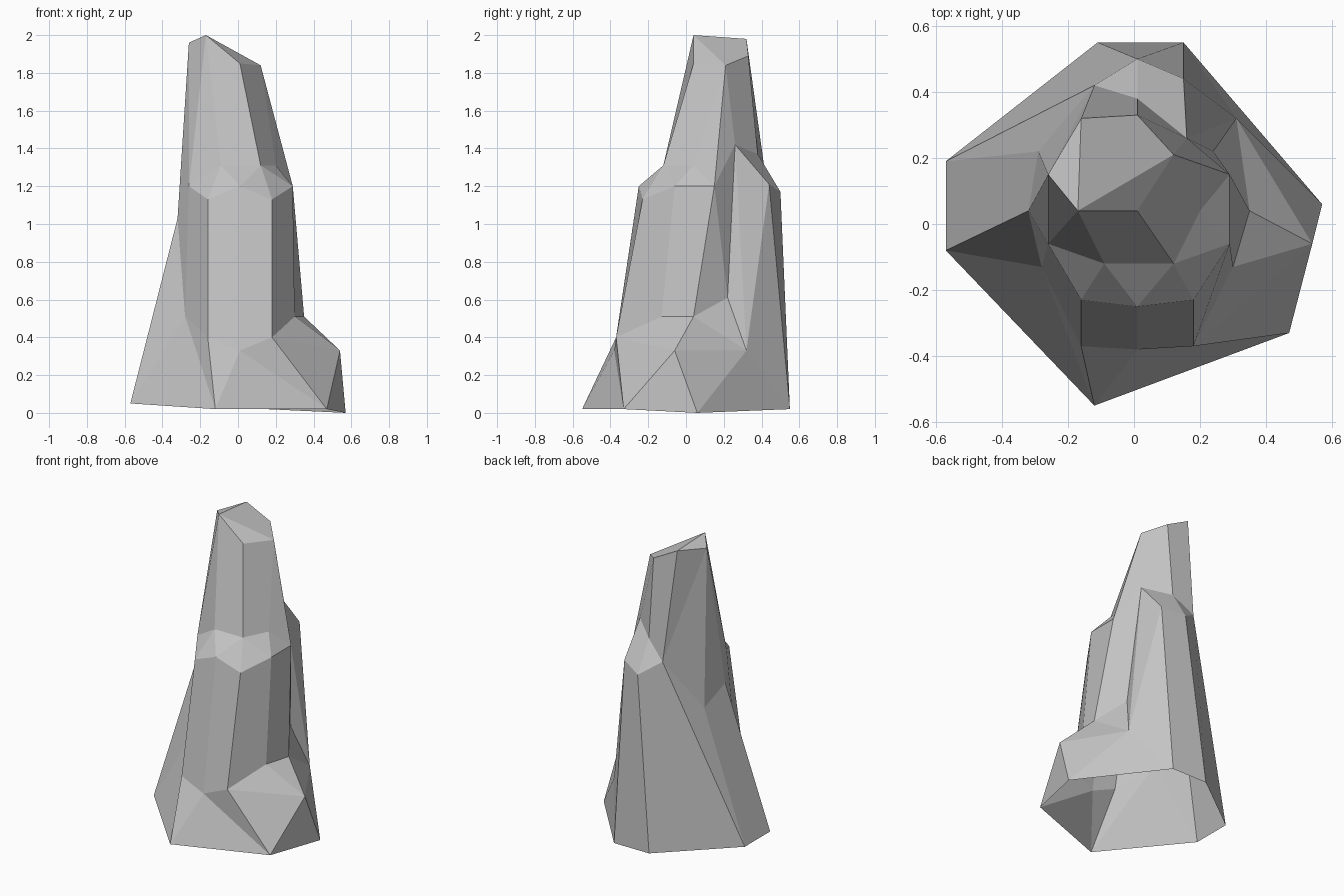
import bpy
import bmesh

# Remove the default object only
default_cube = bpy.data.objects.get("Cube")
if default_cube:
    bpy.data.objects.remove(default_cube, do_unlink=True)


def make_material(name, colour):
    material = bpy.data.materials.new(name)
    material.use_nodes = True
    material.diffuse_color = colour
    material.node_tree.nodes["Principled BSDF"].inputs["Base Color"].default_value = colour
    return material


# Corner points of the rock, one letter each, section by section going up
foot = dict(
    a=(-.57, -.08, .05), b=(-.12, -.55, .02), c=(.47, -.33, .02),
    d=(.57, .06, 0), e=(.15, .55, .02), f=(-.11, .55, .02), g=(-.57, .19, .05))
skirt = dict(
    h=(-.28, -.13, .51), i=(-.16, -.37, .4), j=(.01, -.38, .33),
    k=(.18, -.37, .4), l=(.54, -.06, .33), m=(.31, .32, .33))
ledge = dict(n=(.3, -.13, .51), o=(.35, .04, .51), p=(.24, .22, .61))
shoulder = dict(
    q=(-.26, -.06, 1.2), r=(-.16, -.23, 1.13), s=(.01, -.25, 1.2),
    t=(.18, -.23, 1.13), u=(.29, -.06, 1.2), v=(.29, .15, 1.2),
    w=(.15, .44, 1.21), x=(.01, .5, 1.17), y=(-.12, .42, 1.26),
    z=(-.29, .22, .92), A=(-.32, .04, 1.03))
neck = dict(
    B=(-.09, -.12, 1.31), C=(.12, -.12, 1.31), D=(.2, .04, 1.31),
    E=(.16, .26, 1.42), F=(.01, .38, 1.37))
crown = dict(
    G=(-.17, .04, 2), H=(.01, .04, 1.85), I=(.12, .21, 1.84),
    J=(.01, .33, 1.89), K=(-.16, .32, 1.98), L=(-.26, .15, 1.96))

# Bands between a lower and an upper ring; a repeated letter makes a triangle
bands = [
    ("abbbcccddeefgga", "hhijjkllmmwxyzA"),    # foot to skirt
    ("hijkllmmmwxyyzA", "hijknoopEEFFyzA"),    # ledge and back slab top
    ("hijknoppEFyzAA", "qrstuvvEEFyzAq"),      # column walls
    ("qqrsstuuvvEFyzA", "qBBBCCCDDvEFyzA"),    # sloping shoulder
    ("qqBCDvEFyyzA", "LGGHIIIJKLLL"),          # upper spire
]
cap = ["GHI", "GIJK", "GKL"]

bm = bmesh.new()
verts = {}
for section in (foot, skirt, ledge, shoulder, neck, crown):
    for letter, position in section.items():
        verts[letter] = bm.verts.new(position)


def add_face(letters):
    """Make a face from letters, skipping repeats and collapsed faces."""
    corners = [verts[letter] for letter in dict.fromkeys(letters)]
    if len(corners) > 2:
        bm.faces.new(corners)


# Rock walls, left open underneath
for lower, upper in bands:
    for this in range(len(lower)):
        after = (this + 1) % len(lower)
        add_face(lower[this] + lower[after] + upper[after] + upper[this])

# Broken top
for letters in cap:
    add_face(letters)

mesh = bpy.data.meshes.new("rock_spire")
bm.to_mesh(mesh)
bm.free()
mesh.materials.append(make_material("stone grey", (.55, .55, .55, 1)))
rock_spire = bpy.data.objects.new("rock_spire", mesh)
bpy.context.collection.objects.link(rock_spire)
